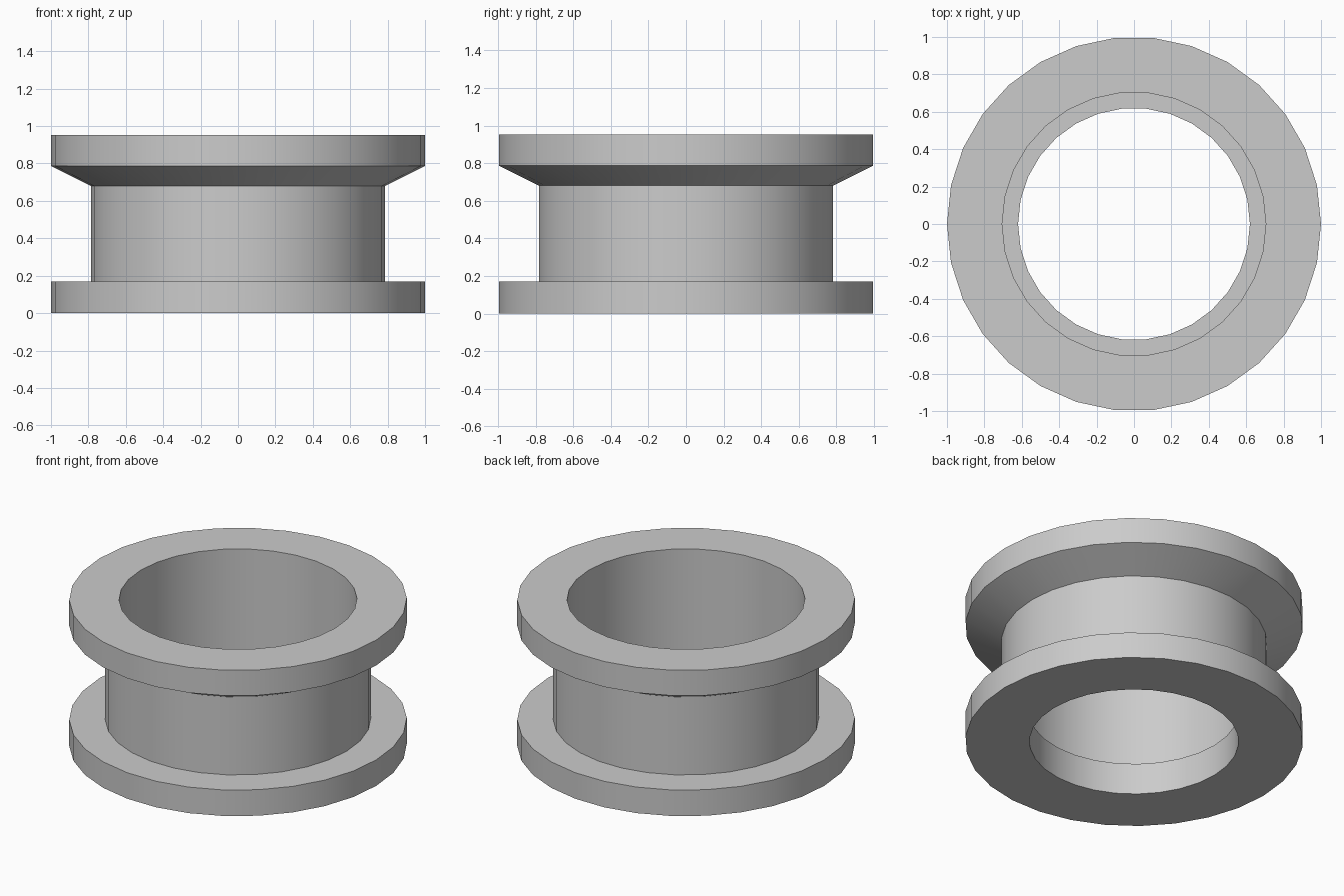
import bpy
import bmesh
import math
from mathutils import Matrix

cube = bpy.data.objects.get("Cube")
if cube:
    bpy.data.objects.remove(cube, do_unlink=True)

SIDES = 30

# Single grey metal
grey = bpy.data.materials.new("plain_grey")
grey.use_nodes = True
colour = (0.6, 0.6, 0.6, 1)
grey.diffuse_color = colour
grey.node_tree.nodes["Principled BSDF"].inputs["Base Color"].default_value = colour


def lathe(name, profile):
    """Revolve a closed (radius, height) profile around the z axis."""
    bm = bmesh.new()
    verts = [bm.verts.new((r, 0, z)) for r, z in profile]
    edges = [bm.edges.new((a, b)) for a, b in zip(verts, verts[1:] + verts[:1])]
    bmesh.ops.spin(bm, geom=verts + edges, cent=(0, 0, 0), axis=(0, 0, 1),
                   angle=math.tau, steps=SIDES, use_merge=True)
    bmesh.ops.remove_doubles(bm, verts=bm.verts[:], dist=0.0001)
    bmesh.ops.recalc_face_normals(bm, faces=bm.faces[:])
    mesh = bpy.data.meshes.new(name)
    bm.to_mesh(mesh)
    bm.free()
    mesh.materials.append(grey)
    obj = bpy.data.objects.new(name, mesh)
    bpy.context.collection.objects.link(obj)
    bpy.ops.object.select_all(action="DESELECT")
    obj.select_set(True)
    bpy.context.view_layer.objects.active = obj
    bpy.ops.object.shade_smooth_by_angle(angle=math.radians(25))
    return obj


# Flanged bushing: base flange, neck, tapered upper flange, stepped bore
lathe("flanged_bushing", [
    (0.62, 0), (1, 0), (1, 0.17),            # base flange
    (0.787, 0.17), (0.787, 0.68),            # neck
    (1, 0.787), (1, 0.953),                  # tapered upper flange
    (0.705, 0.953), (0.705, 0.205), (0.62, 0.205),  # bore and inner ledge
])
